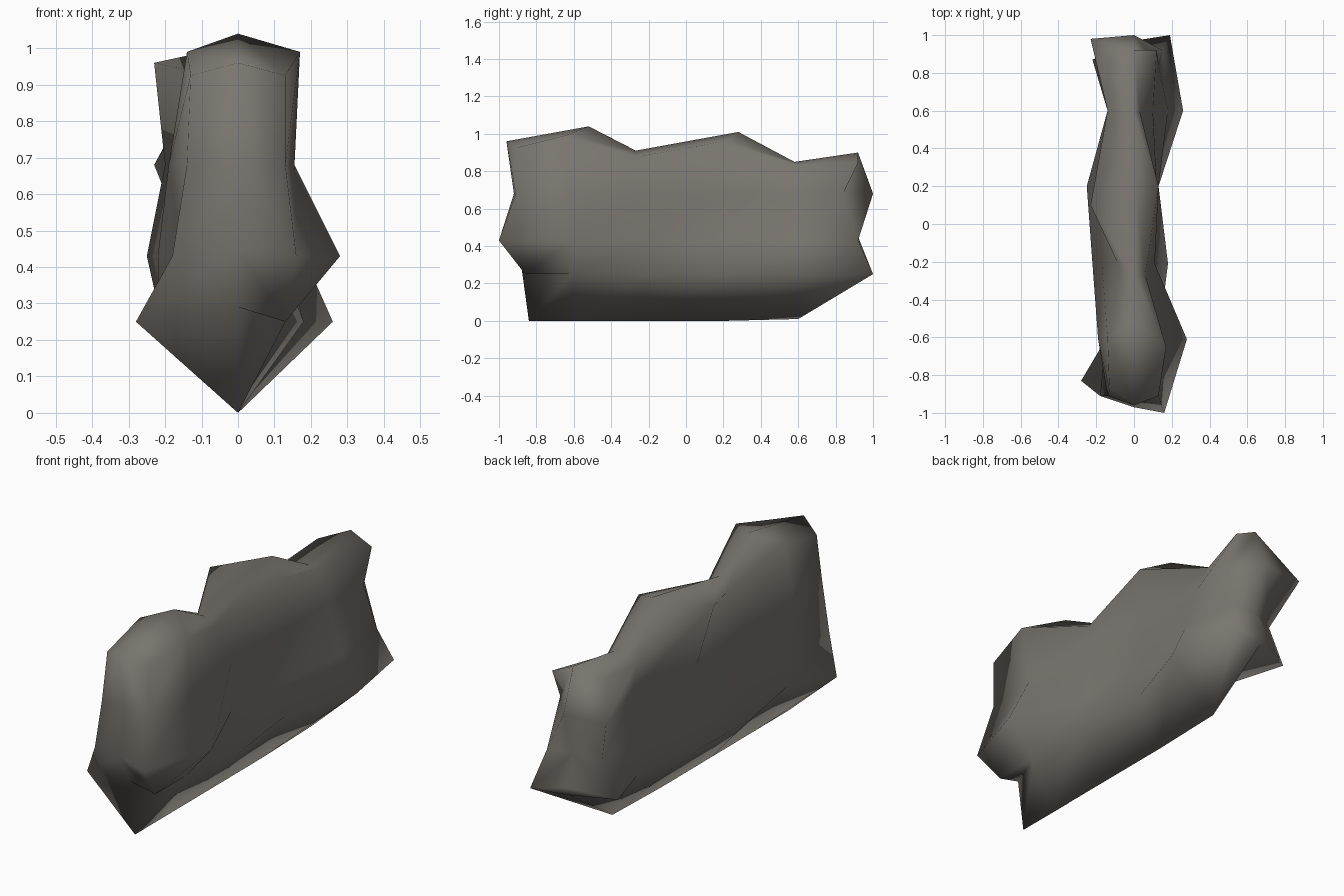
import bpy, bmesh

if "Cube" in bpy.data.objects:
    bpy.data.objects.remove(bpy.data.objects["Cube"])

# Each station along y: keel y/z, centre-top y/z, left/right shoulder y and z,
# left and right half-widths at low, mid, upper, shoulder levels
LEVELS = [0.25, 0.43, 0.68]
STATIONS = [
    dict(y=-0.92, keel=(-0.84, 0.00), top=(-0.96, 0.96), sh=0.925, sy=(-0.88, -0.91),
         left=[-0.28, -0.18, -0.14, -0.13], right=[0.13, 0.16, 0.13, 0.13]),
    dict(y=-0.61, keel=(-0.60, 0.00), top=(-0.52, 1.04), sh=0.99, sy=(-0.60, -0.65),
         left=[-0.15, -0.15, -0.19, -0.14], right=[0.13, 0.28, 0.155, 0.17]),
    dict(y=-0.21, keel=(-0.21, 0.00), top=(-0.27, 0.91), sh=0.875, sy=(-0.20, -0.27),
         left=[-0.22, -0.22, -0.17, -0.09], right=[0.18, 0.11, 0.11, 0.06]),
    dict(y=0.20, keel=(0.20, 0.00), top=(0.28, 1.01), sh=0.96, sy=(0.10, 0.20),
         left=[-0.21, -0.25, -0.20, -0.23], right=[0.13, 0.13, 0.12, 0.13]),
    dict(y=0.60, keel=(0.60, 0.01), top=(0.58, 0.85), sh=0.83, sy=(0.60, 0.60),
         left=[-0.14, -0.14, -0.12, -0.14], right=[0.26, 0.18, 0.10, 0.03]),
    dict(y=0.95, keel=(0.96, 0.25), top=(0.92, 0.90), sh=0.845, sy=(0.85, 0.92),
         left=[-0.22, -0.13, -0.23, -0.14], right=[0.19, 0.15, 0.13, 0.12]),
]
# Ragged ends: y of left, centre, right columns at each level
FRONT = dict(left=[-0.83, -0.91, -0.91], mid=[-0.88, -0.97, -0.92],
             right=[-0.86, -1.00, -0.91])
BACK = dict(left=[0.87, 0.87, 0.98], mid=[0.97, 0.92, 1.00],
            right=[1.00, 0.92, 0.84])

bm = bmesh.new()


def column(s, side, end):
    zs = LEVELS + [s['sh']]
    ys = (end[side] if end else [s['y']] * 3) + [s['sy'][side == 'right']]
    return [bm.verts.new((x, y, z)) for x, y, z in zip(s[side], ys, zs)]


# Rings run keel, up the right, over the top, down the left
rings, cols = [], []
for i, s in enumerate(STATIONS):
    end = FRONT if i == 0 else BACK if i == len(STATIONS) - 1 else None
    keel = bm.verts.new((0, *s['keel']))
    top = bm.verts.new((0, *s['top']))
    left, right = column(s, 'left', end), column(s, 'right', end)
    rings.append([keel] + right + [top] + left[::-1])
    cols.append((keel, top, left, right))

# Slab sides, top and underside (front right corner is left for the overhang)
for i, (a, b) in enumerate(zip(rings, rings[1:])):
    for j in range(len(a)):
        k = (j + 1) % len(a)
        if i == 0 and j == 0:
            bm.faces.new((a[0], b[1], b[0]))
        else:
            bm.faces.new((a[j], a[k], b[k], b[j]))

# End faces with a centre column
for (keel, top, left, right), end in ((cols[0], FRONT), (cols[-1], BACK)):
    mid = [bm.verts.new((0, y, z)) for y, z in zip(end['mid'], (0.29, 0.45, 0.68))]
    for side in (left, right):
        if end is FRONT and side is right:
            # Overhanging ledge undercut on the right of the front
            inner = cols[1][3][0]
            bm.faces.new((keel, inner, mid[0]))
            bm.faces.new((mid[0], inner, side[0]))
        else:
            bm.faces.new((keel, side[0], mid[0]))
        for j in range(2):
            bm.faces.new((side[j], side[j + 1], mid[j + 1], mid[j]))
        bm.faces.new((side[2], side[3], top, mid[2]))

bmesh.ops.recalc_face_normals(bm, faces=bm.faces)
for f in bm.faces:
    f.smooth = True
mesh = bpy.data.meshes.new("rock_slab")
bm.to_mesh(mesh)
bm.free()
rock = bpy.data.objects.new("rock_slab", mesh)
bpy.context.collection.objects.link(rock)

# Stone colour
mat = bpy.data.materials.new("warm_grey_stone")
mat.diffuse_color = (0.195, 0.178, 0.158, 1)
mat.use_nodes = True
mat.node_tree.nodes["Principled BSDF"].inputs["Base Color"].default_value = mat.diffuse_color
mesh.materials.append(mat)
